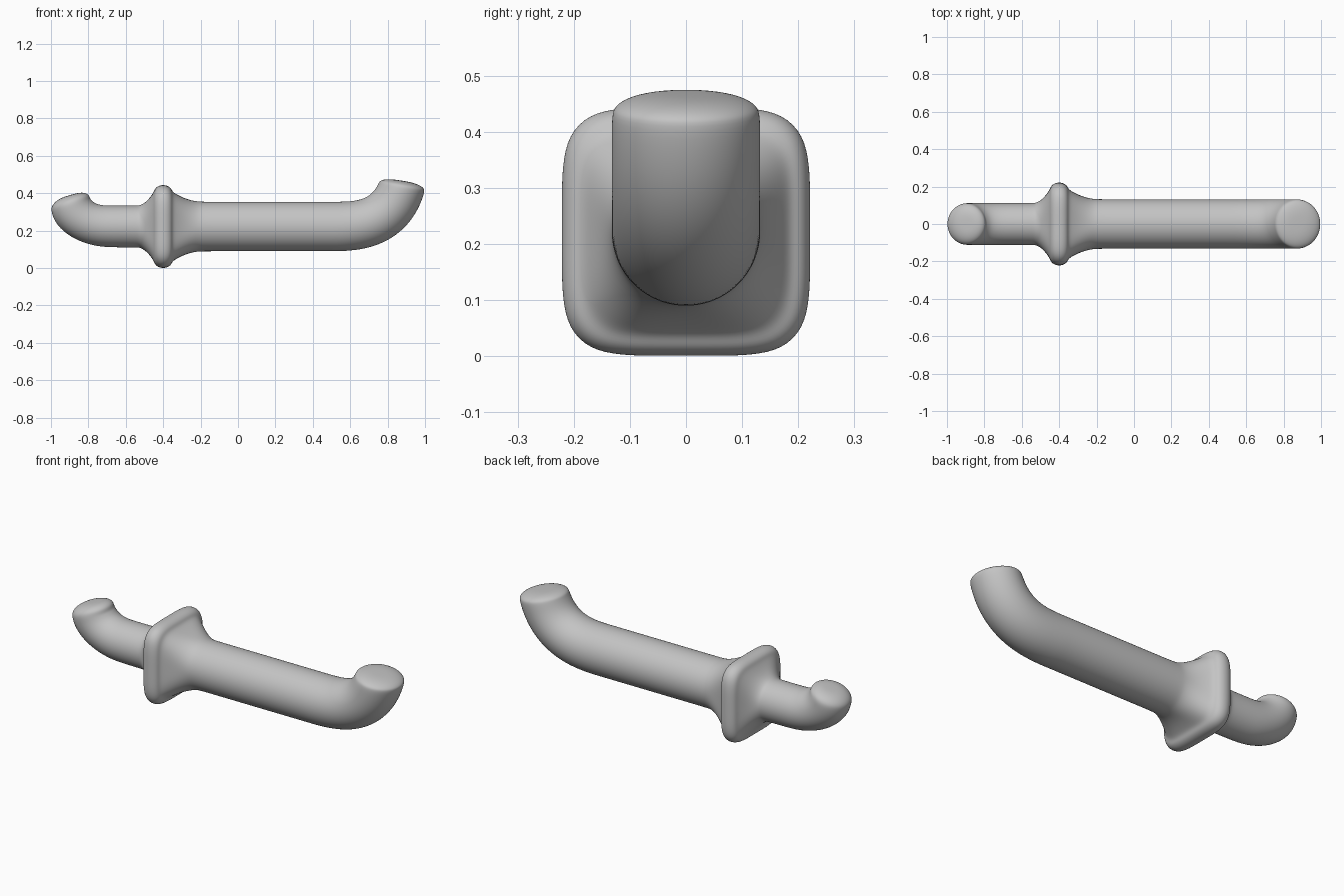
import bpy, bmesh, math
from mathutils import Vector
from mathutils.geometry import interpolate_bezier

cube = bpy.data.objects.get("Cube")
if cube:
    bpy.data.objects.remove(cube, do_unlink=True)

SIDES = 32
AXIS = 0.222          # height of the centre line
SHORT_RADIUS = 0.112
LONG_RADIUS = 0.133
FLANGE_SQUARENESS = 5.5
UP = Vector((0, 0, 1))


def point(x, z):
    return Vector((x, 0, z))


def make_material(name, value):
    material = bpy.data.materials.new(name)
    material.use_nodes = True
    colour = (value, value, value, 1)
    material.diffuse_color = colour
    material.node_tree.nodes["Principled BSDF"].inputs["Base Color"].default_value = colour
    return material


def add_ring(bm, upper, lower, width, squareness=2):
    """Rounded cross-section spanning two points of the side outline."""
    centre, rise = (upper + lower) / 2, (upper - lower) / 2
    verts = []
    for i in range(SIDES):
        angle = math.tau * (i + 0.5) / SIDES
        c, s = math.cos(angle), math.sin(angle)
        reach = (abs(c) ** squareness + abs(s) ** squareness) ** (-1 / squareness)
        across = Vector((0, width * c * reach, 0))
        verts.append(bm.verts.new(centre + rise * s * reach + across))
    return verts


def straight_section(x, radius, squareness=2):
    return point(x, AXIS + radius), point(x, AXIS - radius), radius, squareness


def upturned_end(inner_curve, outer_curve, radius, dome_height, steps=8):
    """Sections following a bend from root to tip, closed by a low dome."""
    inner = interpolate_bezier(*inner_curve, steps)
    outer = interpolate_bezier(*outer_curve, steps)
    sections = [(upper, lower, radius) for upper, lower in zip(inner, outer)]
    centre = (inner[-1] + outer[-1]) / 2
    for degrees in range(20, 90, 15):
        angle = math.radians(degrees)
        size = math.cos(angle) ** 0.7
        top = centre + UP * dome_height * math.sin(angle)
        half = (inner[-1] - outer[-1]) / 2 * size
        sections.append((top + half, top - half, radius * size))
    return sections


def flare(x_start, x_end, radius_start, radius_end, steps=6):
    """Concave blend from a round grip to the square flange."""
    sections = []
    for i in range(steps):
        t = i / steps
        sections.append(straight_section(
            x_start + (x_end - x_start) * t,
            radius_start + (radius_end - radius_start) * t ** 2,
            2 + (FLANGE_SQUARENESS - 2) * t ** 2))
    return sections


# Short bent grip
short_end = upturned_end(
    [point(-0.68, AXIS + SHORT_RADIUS), point(-0.76, AXIS + SHORT_RADIUS),
     point(-0.77, 0.35), point(-0.79, 0.37)],
    [point(-0.68, AXIS - SHORT_RADIUS), point(-0.84, AXIS - SHORT_RADIUS),
     point(-0.99, 0.2), point(-1, 0.31)],
    SHORT_RADIUS, 0.052)

# Long bent grip
long_end = upturned_end(
    [point(0.55, AXIS + LONG_RADIUS), point(0.68, AXIS + LONG_RADIUS),
     point(0.72, 0.39), point(0.75, 0.45)],
    [point(0.55, AXIS - LONG_RADIUS), point(0.8, AXIS - LONG_RADIUS),
     point(0.95, 0.22), point(1, 0.41)],
    LONG_RADIUS, 0.038)

# Square flange with a rolled rim, blended into both grips
rim = []
for degrees in range(0, 181, 30):
    angle = math.radians(degrees)
    rim.append(straight_section(-0.4 - 0.05 * math.cos(angle),
                                0.185 + 0.038 * math.sin(angle), FLANGE_SQUARENESS))
flange = (flare(-0.54, -0.45, SHORT_RADIUS, 0.185) + rim
          + flare(-0.19, -0.35, LONG_RADIUS, 0.185)[::-1])

# Plain run of the long grip
long_run = [straight_section(x, LONG_RADIUS) for x in (-0.1, 0.1, 0.3, 0.5)]

# Skin everything as one continuous loft
bm = bmesh.new()
rings = [add_ring(bm, *section) for section in short_end[::-1] + flange + long_run + long_end]
for a, b in zip(rings, rings[1:]):
    for i in range(SIDES):
        j = (i + 1) % SIDES
        bm.faces.new((a[i], a[j], b[j], b[i]))
for tip in (rings[0], rings[-1]):
    bm.faces.new(tip)
bmesh.ops.recalc_face_normals(bm, faces=bm.faces[:])
for face in bm.faces:
    face.smooth = True

mesh = bpy.data.meshes.new("handle_with_flange")
bm.to_mesh(mesh)
bm.free()
mesh.materials.append(make_material("plain grey", 0.55))
handle = bpy.data.objects.new("handle_with_flange", mesh)
bpy.context.collection.objects.link(handle)
skin = handle.modifiers.new("smooth_skin", 'SUBSURF')
skin.levels = skin.render_levels = 2
